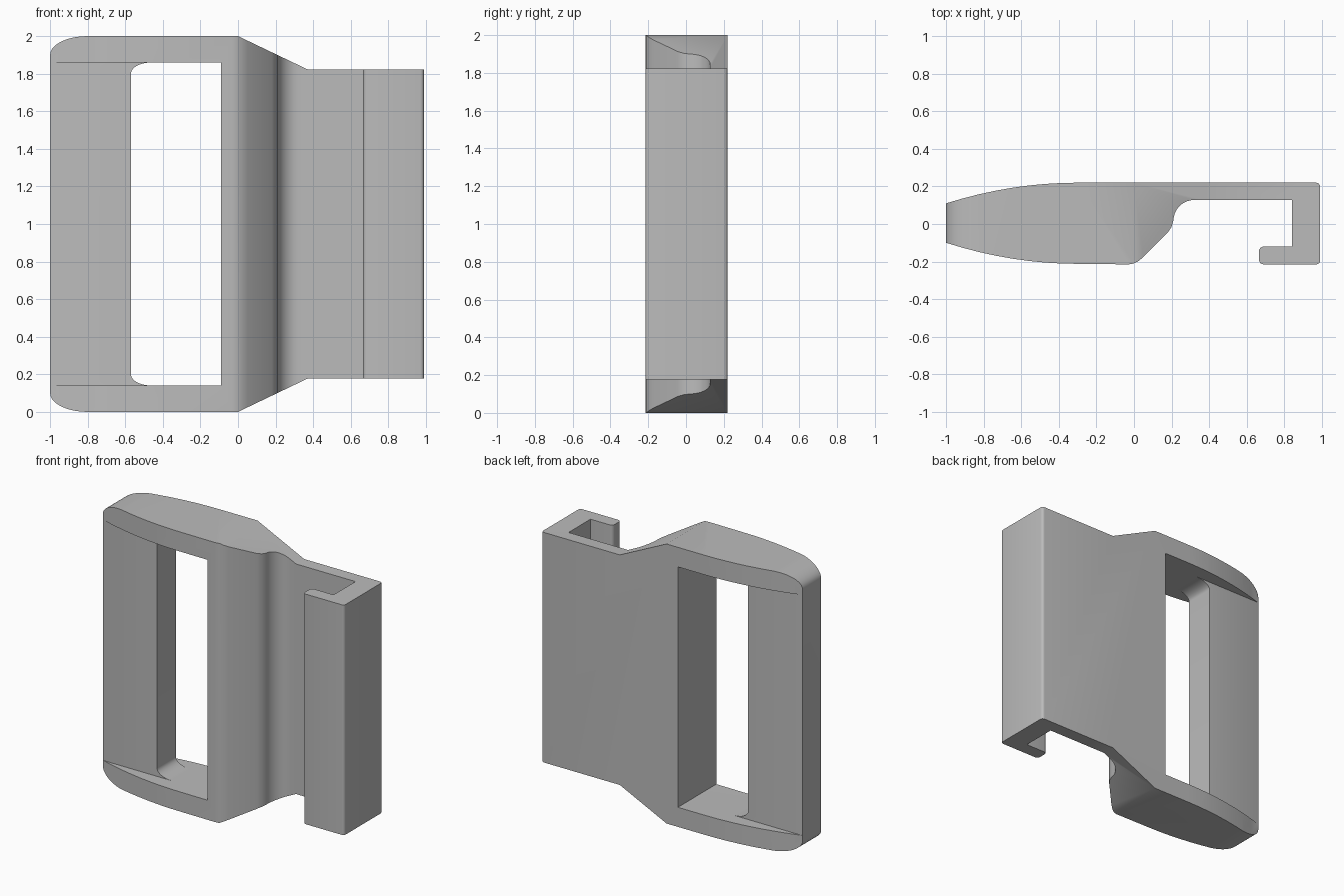
import bpy, bmesh, math
from mathutils import Vector

if "Cube" in bpy.data.objects:
    bpy.data.objects.remove(bpy.data.objects["Cube"])

grey = bpy.data.materials.new("grey plastic")
grey.diffuse_color = (0.5, 0.5, 0.5, 1)
grey.use_nodes = True
grey.node_tree.nodes["Principled BSDF"].inputs["Base Color"].default_value = grey.diffuse_color


def prism(name, pts, axis, lo, hi):
    """Extrude a closed 2D profile: axis 'z' takes (x, y), axis 'y' takes (x, z)."""
    bm = bmesh.new()
    place = (lambda p, t: (p[0], p[1], t)) if axis == 'z' else (lambda p, t: (p[0], t, p[1]))
    face = bm.faces.new([bm.verts.new(place(p, lo)) for p in pts])
    ext = bmesh.ops.extrude_face_region(bm, geom=[face])
    move = Vector((0, 0, hi - lo)) if axis == 'z' else Vector((0, hi - lo, 0))
    bmesh.ops.translate(bm, vec=move, verts=[v for v in ext['geom'] if isinstance(v, bmesh.types.BMVert)])
    bmesh.ops.recalc_face_normals(bm, faces=bm.faces)
    me = bpy.data.meshes.new(name)
    bm.to_mesh(me)
    bm.free()
    ob = bpy.data.objects.new(name, me)
    bpy.context.collection.objects.link(ob)
    me.materials.append(grey)
    return ob


def arc(cx, cy, rx, ry, a0, a1, n=8):
    return [(cx + rx * math.cos(math.radians(a0 + (a1 - a0) * i / n)),
             cy + ry * math.sin(math.radians(a0 + (a1 - a0) * i / n))) for i in range(n + 1)]


def rect(x0, x1, z0, z1):
    return [(x0, z0), (x1, z0), (x1, z1), (x0, z1)]


# Cross-section: bulged frame, sloped shoulder, thin plate and hooked lip
front_bulge = [(-1 + 0.7 * t / 8, -0.1 - 0.112 * (1 - (1 - t / 8) ** 2)) for t in range(9)]
shoulder = [(-0.03, -0.215), (-0.005, -0.211), (0.02, -0.2), (0.05, -0.176), (0.18, -0.045),
            (0.2, -0.015), (0.21, 0.02)]
fillet = arc(0.32, 0.018, 0.11, 0.11, 180, 90)[1:]
lip = [(0.84, 0.128), (0.84, -0.12)] + arc(0.69, -0.145, 0.025, 0.025, 90, 180, 4) \
    + arc(0.69, -0.19, 0.025, 0.025, 180, 270, 4)
outer = arc(0.97, -0.195, 0.02, 0.02, -90, 0, 4) + arc(0.97, 0.2, 0.02, 0.02, 0, 90, 4)
back_bulge = [(-0.3 - 0.7 * t / 8, 0.22 - 0.11 * (t / 8) ** 2) for t in range(9)]
buckle = prism("buckle_body", front_bulge + shoulder + fillet + lip + outer + back_bulge, 'z', -0.05, 2.05)

# Front outline: rounded left corners, tapered right side
half = arc(-0.8, 1.9, 0.2, 0.1, 180, 90, 10) + [(0, 2), (0.37, 1.823), (1.1, 1.823)]
outline = prism("outline_cutter", half + [(x, 2 - z) for x, z in reversed(half)], 'y', -0.5, 0.5)

# Strap slot, and recesses that leave the thin left bar
corner = arc(-0.46, 1.8, 0.11, 0.06, 90, 180, 8)
slot = prism("slot_cutter", [(-0.09, 1.86)] + corner + [(x, 2 - z) for x, z in reversed(corner)]
             + [(-0.09, 0.14)], 'y', -0.5, 0.5)
recess_front = prism("front_recess_cutter", rect(-1.1, -0.09, 0.14, 1.86), 'y', -0.5, -0.102)
recess_back = prism("back_recess_cutter", rect(-1.1, -0.09, 0.14, 1.86), 'y', 0.112, 0.5)

cutters = [(outline, 'INTERSECT'), (slot, 'DIFFERENCE'),
           (recess_front, 'DIFFERENCE'), (recess_back, 'DIFFERENCE')]
for cutter, op in cutters:
    mod = buckle.modifiers.new(cutter.name, 'BOOLEAN')
    mod.object, mod.operation, mod.solver = cutter, op, 'EXACT'

# Bake the cuts, drop the cutters, smooth the curved faces
dg = bpy.context.evaluated_depsgraph_get()
mesh = bpy.data.meshes.new_from_object(buckle.evaluated_get(dg))
buckle.modifiers.clear()
buckle.data = mesh
for cutter, _ in cutters:
    bpy.data.objects.remove(cutter)
bpy.ops.object.select_all(action='DESELECT')
buckle.select_set(True)
bpy.context.view_layer.objects.active = buckle
bpy.ops.object.shade_smooth_by_angle(angle=math.radians(30))
